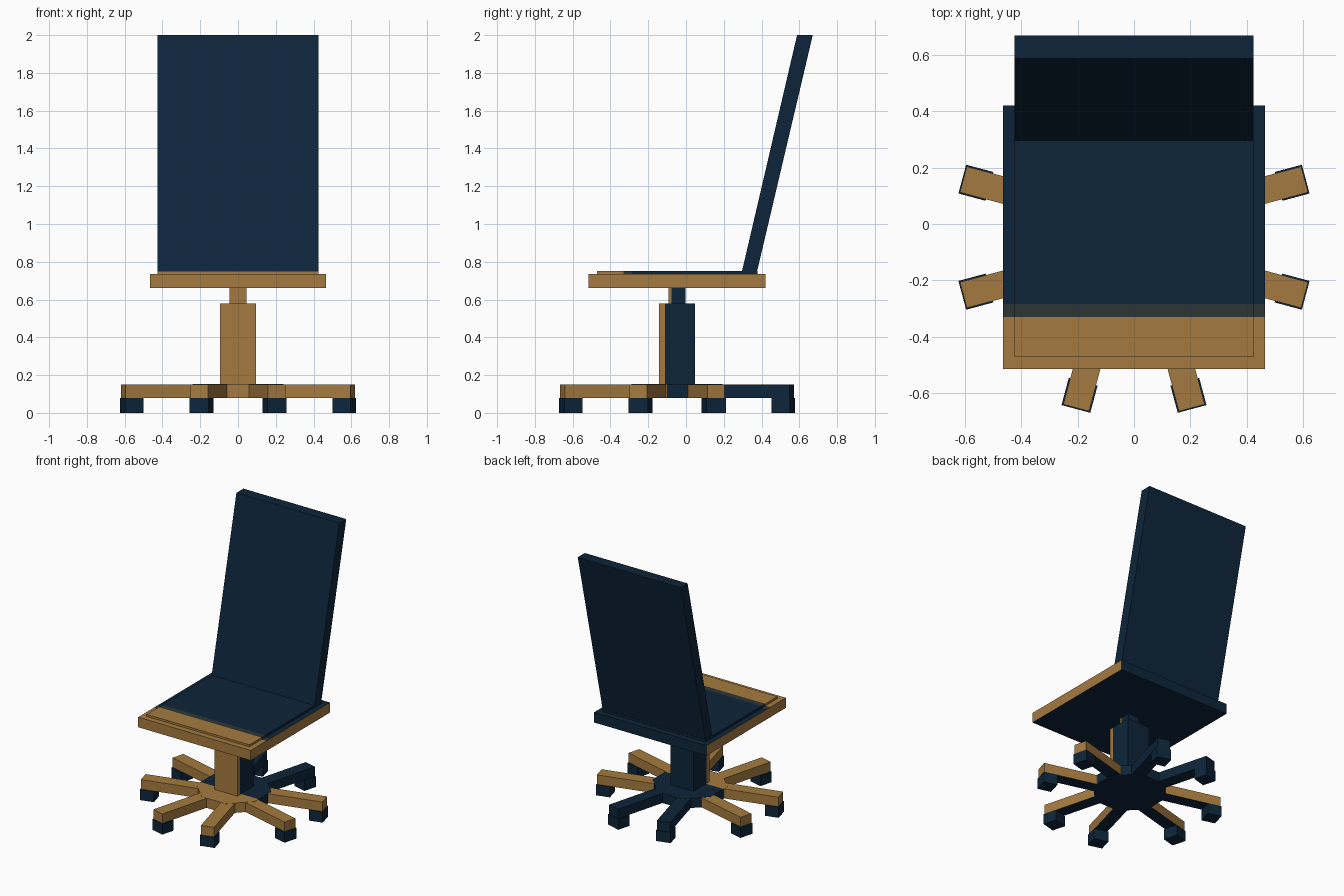
import bpy, bmesh, math
from mathutils import Matrix, Vector

if "Cube" in bpy.data.objects:
    bpy.data.objects.remove(bpy.data.objects["Cube"])


def material(name, rgb):
    m = bpy.data.materials.new(name)
    m.diffuse_color = (*rgb, 1)
    m.use_nodes = True
    m.node_tree.nodes["Principled BSDF"].inputs["Base Color"].default_value = m.diffuse_color
    return m


MATS = [material("wood_tan", (0.376, 0.195, 0.050)),
        material("navy", (0.004, 0.0185, 0.042)),
        material("dark_grey", (0.027, 0.034, 0.034))]
WOOD, NAVY, GREY = 0, 1, 2
CY = -0.047  # centre of the pedestal


def finish(name, bm, rule, cuts=()):
    """Cut across y where colours change, then colour faces by rule(centre, normal)."""
    for y in cuts:
        bmesh.ops.bisect_plane(bm, geom=bm.verts[:] + bm.edges[:] + bm.faces[:],
                               plane_co=(0, y, 0), plane_no=(0, 1, 0))
    bmesh.ops.recalc_face_normals(bm, faces=bm.faces[:])
    bm.normal_update()
    for f in bm.faces:
        f.material_index = rule(f.calc_center_median(), f.normal)
    me = bpy.data.meshes.new(name)
    bm.to_mesh(me)
    bm.free()
    for m in MATS:
        me.materials.append(m)
    ob = bpy.data.objects.new(name, me)
    bpy.context.collection.objects.link(ob)
    return ob


def box(name, lo, hi, rule, cuts=(), matrix=Matrix()):
    lo, hi = Vector(lo), Vector(hi)
    size = hi - lo
    bm = bmesh.new()
    bmesh.ops.create_cube(bm, size=1, matrix=matrix @ Matrix.Translation((lo + hi) / 2)
                          @ Matrix.Diagonal((*size, 1)))
    return finish(name, bm, rule, cuts)


def all_navy(c, n):
    return NAVY


def front_wood(limit):
    return lambda c, n: NAVY if n.z < -0.5 or c.y > limit else WOOD


def seat_top(c, n):
    return WOOD if c.y < -0.33 else GREY if c.y < -0.285 else NAVY


# seat board: wooden edges, navy underside and back
def board_rule(c, n):
    if n.z < -0.5 or n.y > 0.5:
        return NAVY
    return seat_top(c, n) if n.z > 0.5 else WOOD


box("seat_board", (-0.465, -0.515, 0.66), (0.465, 0.422, 0.735), board_rule, (-0.33, -0.285))
box("seat_pad", (-0.425, -0.472, 0.73), (0.425, 0.378, 0.75), seat_top, (-0.33, -0.285))

# leaning backrest: side profile extruded across x
profile = [(0.293, 0.735), (0.373, 0.735), (0.671, 2.0), (0.588, 2.0)]
bm = bmesh.new()
face = bm.faces.new([bm.verts.new((-0.425, y, z)) for y, z in profile])
ext = bmesh.ops.extrude_face_region(bm, geom=[face])
bmesh.ops.translate(bm, vec=(0.85, 0, 0),
                    verts=[g for g in ext["geom"] if isinstance(g, bmesh.types.BMVert)])
if len(bm.faces) < 6:
    bm.faces.new([v for v in bm.verts if v.co.x < 0])
finish("backrest", bm, all_navy)

# pedestal
box("stem", (-0.045, -0.092, 0.57), (0.045, -0.002, 0.665), front_wood(-0.078), (-0.078,))
box("column", (-0.094, -0.143, 0.14), (0.094, 0.048, 0.58), front_wood(-0.11), (-0.11,))

# octagonal hub
bm = bmesh.new()
bmesh.ops.create_cone(bm, cap_ends=True, segments=8, radius1=0.26, radius2=0.26, depth=0.073,
                      matrix=Matrix.Translation((0, CY, 0.1155))
                      @ Matrix.Rotation(math.pi / 8, 4, 'Z'))
finish("hub", bm, front_wood(-0.1), (-0.1,))

# four splayed pairs of arms with a block caster under each end
n = 0
for quarter in range(4):
    for s in (-1, 1):
        n += 1
        mat = (Matrix.Translation((0, CY, 0))
               @ Matrix.Rotation(quarter * math.pi / 2, 4, 'Z')
               @ Matrix.Translation((0, s * 0.043, 0))
               @ Matrix.Rotation(s * math.radians(15), 4, 'Z'))
        rule = all_navy if quarter == 1 else front_wood(9)
        box(f"base_arm_{n}", (0.2, -0.0475, 0.08), (0.628, 0.0475, 0.151), rule, matrix=mat)
        box(f"caster_{n}", (0.532, -0.053, 0), (0.632, 0.053, 0.079), all_navy, matrix=mat)
